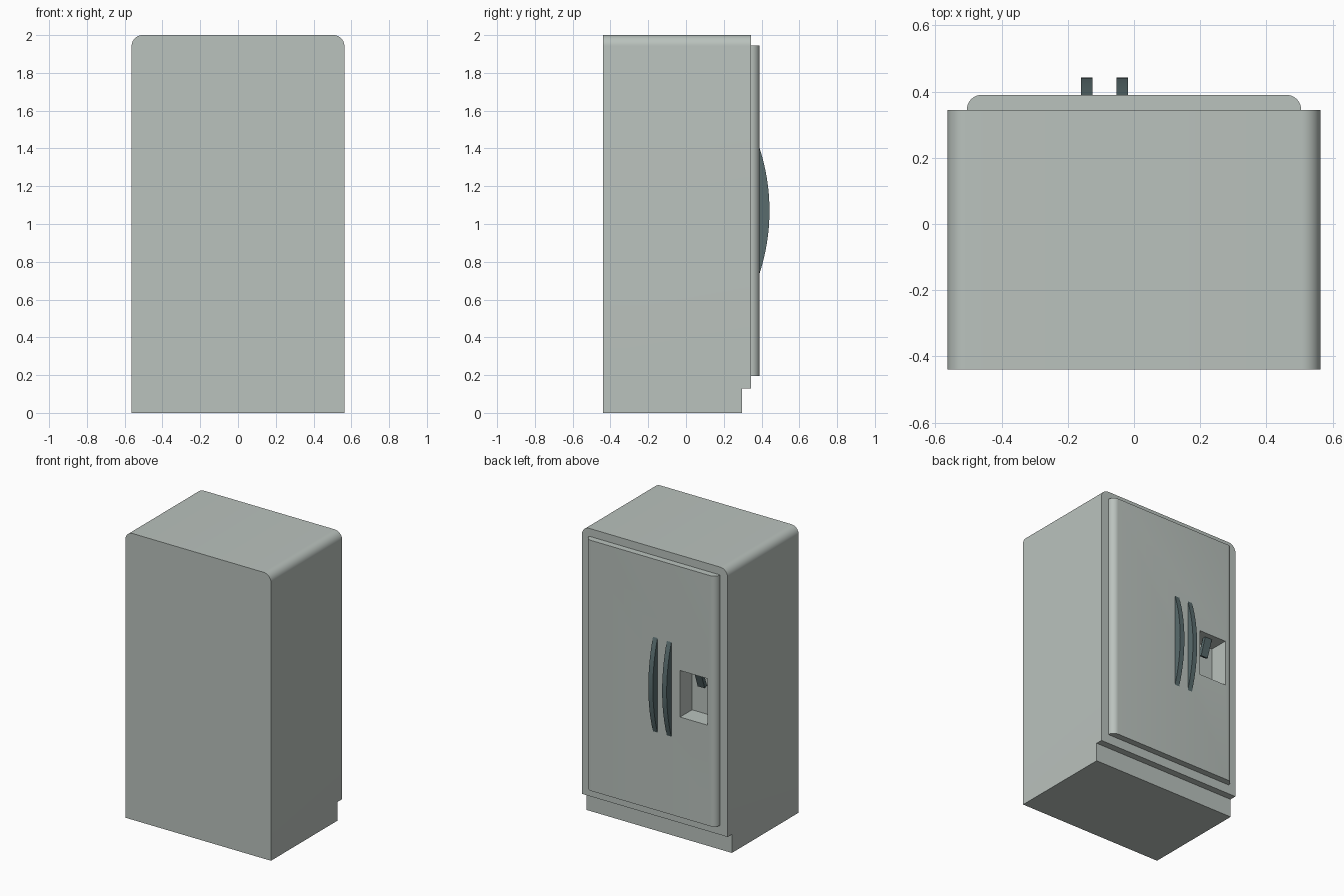
import bpy
import bmesh
from math import sin, cos, pi, sqrt, atan2
from mathutils import Vector

cube = bpy.data.objects.get("Cube")
if cube:
    bpy.data.objects.remove(cube, do_unlink=True)


def material(name, rgb):
    mat = bpy.data.materials.new(name)
    mat.use_nodes = True
    mat.diffuse_color = (*rgb, 1)
    mat.node_tree.nodes["Principled BSDF"].inputs["Base Color"].default_value = (*rgb, 1)
    return mat


STEEL = material("pale grey enamel", (0.49, 0.54, 0.51))
DARK = material("dark slate", (0.10, 0.15, 0.155))


def prism(name, points, step, mat):
    """Extrude a closed outline of 3D points along a vector."""
    bm = bmesh.new()
    face = bm.faces.new([bm.verts.new(p) for p in points])
    extruded = bmesh.ops.extrude_face_region(bm, geom=[face])["geom"]
    bmesh.ops.translate(bm, vec=Vector(step),
                        verts=[g for g in extruded if isinstance(g, bmesh.types.BMVert)])
    bmesh.ops.recalc_face_normals(bm, faces=bm.faces)
    mesh = bpy.data.meshes.new(name)
    bm.to_mesh(mesh)
    bm.free()
    mesh.materials.append(mat)
    obj = bpy.data.objects.new(name, mesh)
    bpy.context.collection.objects.link(obj)
    return obj


def box(name, lo, hi, mat):
    base = [(lo[0], lo[1], lo[2]), (hi[0], lo[1], lo[2]),
            (hi[0], hi[1], lo[2]), (lo[0], hi[1], lo[2])]
    return prism(name, base, (0, 0, hi[2] - lo[2]), mat)


def rounded_outline(half, low, high, radius, steps=10):
    """Rectangle whose two upper corners are rounded."""
    pts = [(-half, low), (half, low)]
    for side in (0, 1):
        cx = (half - radius) * (1 - 2 * side)
        for i in range(steps + 1):
            a = pi / 2 * (side + i / steps)
            pts.append((cx + radius * cos(a), high - radius + radius * sin(a)))
    return pts


def activate(obj):
    bpy.ops.object.select_all(action="DESELECT")
    obj.select_set(True)
    bpy.context.view_layer.objects.active = obj


def cut(obj, cutter):
    mod = obj.modifiers.new("cut", "BOOLEAN")
    mod.operation = "DIFFERENCE"
    mod.solver = "EXACT"
    mod.object = cutter
    activate(obj)
    bpy.ops.object.modifier_apply(modifier=mod.name)


def smooth(obj):
    activate(obj)
    bpy.ops.object.shade_smooth_by_angle(angle=pi / 6)


BACK, FRONT, DOOR_FRONT = -0.44, 0.345, 0.39

# Cabinet with rounded top edges
cabinet = prism("cabinet", [(x, BACK, z) for x, z in rounded_outline(0.563, 0, 2, 0.057)],
                (0, FRONT - BACK, 0), STEEL)

# Door panel with rounded vertical edges
door = prism("door", [(x, y, 0.195) for x, y in
                      rounded_outline(0.505, FRONT, DOOR_FRONT, 0.0445)],
             (0, 0, 1.75), STEEL)

# Toe space and dispenser recess
toe_cutter = box("toe_cutter", (-1, 0.297, -0.1), (1, 0.6, 0.13), STEEL)
recess_cutter = box("recess_cutter", (-0.44, 0.257, 0.895), (-0.227, 0.6, 1.22), STEEL)
cut(cabinet, toe_cutter)
cut(cabinet, recess_cutter)
cut(door, recess_cutter)
for cutter in (toe_cutter, recess_cutter):
    bpy.data.objects.remove(cutter, do_unlink=True)
smooth(cabinet)
smooth(door)

# Bowed handles: a shallow circular segment standing on the door
rise, half_len, mid = 0.052, 0.33, 1.07
radius = (half_len ** 2 + rise ** 2) / (2 * rise)
sweep = atan2(half_len, radius - rise)
arc = []
for i in range(17):
    a = sweep * (2 * i / 16 - 1)
    arc.append((DOOR_FRONT + rise - radius + radius * cos(a), mid + radius * sin(a)))
for name, x in (("left_handle", -0.053), ("right_handle", -0.16)):
    handle = prism(name, [(x, y, z) for y, z in arc], (0.035, 0, 0), DARK)
    smooth(handle)

# Slanted dispenser lever hanging from the recess ceiling
lever_side = [(0.325, 1.22), (0.35, 1.22), (0.308, 1.10), (0.283, 1.11)]
prism("dispenser_lever", [(-0.361, y, z) for y, z in lever_side], (0.055, 0, 0), DARK)
